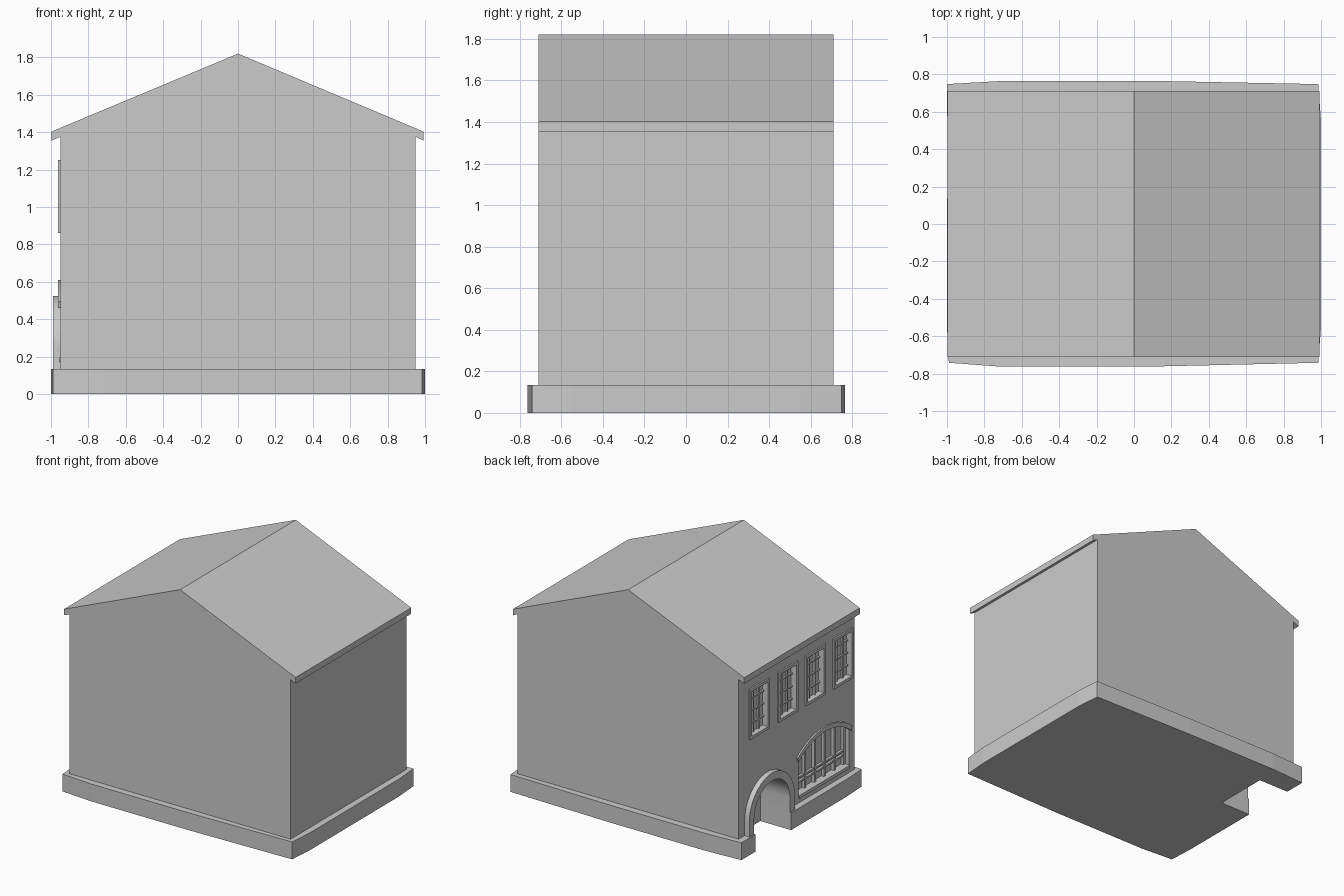
import bpy, bmesh, math

if "Cube" in bpy.data.objects:
    bpy.data.objects.remove(bpy.data.objects["Cube"])


def make_object(name, bm):
    bmesh.ops.recalc_face_normals(bm, faces=bm.faces)
    mesh = bpy.data.meshes.new(name)
    bm.to_mesh(mesh)
    bm.free()
    obj = bpy.data.objects.new(name, mesh)
    bpy.context.collection.objects.link(obj)
    return obj


def add_prism(bm, pts, a, b, place):
    """Closed 2D outline extruded between a and b."""
    lo = [bm.verts.new(place(p, a)) for p in pts]
    hi = [bm.verts.new(place(p, b)) for p in pts]
    bm.faces.new(lo)
    bm.faces.new(hi)
    for i in range(len(pts)):
        j = (i + 1) % len(pts)
        bm.faces.new((lo[i], lo[j], hi[j], hi[i]))


def add_ring(bm, outer, inner, a, b, closed=True):
    """Moulding between two matching outlines on the left wall."""
    loops = [[bm.verts.new(on_wall(p, x)) for p in pts]
             for pts, x in ((outer, a), (inner, a), (inner, b), (outer, b))]
    n = len(outer)
    for i in range(n if closed else n - 1):
        j = (i + 1) % n
        for k in range(4):
            p, q = loops[k], loops[(k + 1) % 4]
            bm.faces.new((p[i], p[j], q[j], q[i]))
    if not closed:
        bm.faces.new([l[0] for l in loops])
        bm.faces.new([l[-1] for l in loops])


def on_wall(p, x):      # (y, z) outline, depth along x
    return (x, p[0], p[1])


def on_gable(p, y):     # (x, z) outline, depth along y
    return (p[0], y, p[1])


def on_ground(p, z):    # (x, y) outline, depth along z
    return (p[0], p[1], z)


def rect(y0, y1, z0, z1):
    return [(y0, z0), (y1, z0), (y1, z1), (y0, z1)]


def round_arch(yc, r, z0, spring, n=24):
    arc = [(yc + r * math.cos(math.pi * i / n), spring + r * math.sin(math.pi * i / n))
           for i in range(n + 1)]
    return [(yc + r, z0)] + arc + [(yc - r, z0)]


def flat_arch(yc, half, spring, rise, n=16):
    rad = (half * half + rise * rise) / (2 * rise)
    t = math.asin(half / rad)
    return [(yc + rad * math.sin(t - 2 * t * i / n),
             spring + rise - rad + rad * math.cos(t - 2 * t * i / n)) for i in range(n + 1)]


def cut(obj, prisms):
    bm = bmesh.new()
    for pts, a, b in prisms:
        add_prism(bm, pts, a, b, on_wall)
    cutter = make_object("cutter", bm)
    cutter.hide_render = True
    mod = obj.modifiers.new("openings", 'BOOLEAN')
    mod.operation, mod.solver, mod.object = 'DIFFERENCE', 'EXACT', cutter
    bpy.context.view_layer.objects.active = obj
    bpy.ops.object.modifier_apply(modifier=mod.name)
    bpy.data.objects.remove(cutter)


WALL = -0.95
WINDOWS = (0.465, 0.115, -0.225, -0.565)
HALF, WZ0, WZ1 = 0.12, 0.86, 1.25
DOOR_Y, DOOR_R, SPRING = 0.357, 0.22, 0.245
BIG_Y, BIG_HALF, BIG_Z0, BIG_SPRING, BIG_RISE = -0.335, 0.31, 0.175, 0.475, 0.11

# House body with overhanging eaves
bm = bmesh.new()
add_prism(bm, [(-.95, .13), (.95, .13), (.95, 1.375), (.992, 1.355), (.992, 1.403), (0, 1.82),
               (-.997, 1.403), (-.997, 1.355), (-.95, 1.375)], -.71, .71, on_gable)
house = make_object("house_body", bm)

# Slightly bowed plinth
bm = bmesh.new()
add_prism(bm, [(-.99, -.742), (-.72, -.762), (.1, -.762), (.985, -.742), (1, -.55), (1, .55),
               (.985, .748), (.1, .765), (-.7, .765), (-1, .748), (-1, -.55)], 0, .135, on_ground)
plinth = make_object("plinth", bm)

# Openings
door = round_arch(DOOR_Y, DOOR_R, -0.1, SPRING)
big_arc = flat_arch(BIG_Y, BIG_HALF, BIG_SPRING, BIG_RISE)
big = [(BIG_Y + BIG_HALF, BIG_Z0)] + big_arc + [(BIG_Y - BIG_HALF, BIG_Z0)]
cuts = [(door, -1.2, -.735), (big, -1.2, -.895)]
for y in WINDOWS:
    cuts.append((rect(y - HALF + .01, y + HALF - .01, WZ0 + .01, WZ1 - .01), -1.2, -.915))
cut(house, cuts)
cut(plinth, cuts[:1])

# Door surround
bm = bmesh.new()
add_ring(bm, round_arch(DOOR_Y, DOOR_R + .06, 0, SPRING),
         round_arch(DOOR_Y, DOOR_R, 0, SPRING), -.99, -.94, closed=False)
surround = make_object("door_surround", bm)

# Upper windows: frame, inner sash and glazing bars
for k, y in enumerate(WINDOWS):
    bm = bmesh.new()
    add_ring(bm, rect(y - HALF, y + HALF, WZ0, WZ1),
             rect(y - HALF + .022, y + HALF - .022, WZ0 + .022, WZ1 - .022), -.962, -.915)
    for s in (-1, 1):
        add_prism(bm, rect(y + s * .035 - .005, y + s * .035 + .005, WZ0 + .02, WZ1 - .02),
                  -.93, -.91, on_wall)
    for i in range(1, 4):
        z = WZ0 + (WZ1 - WZ0) * i / 4
        add_prism(bm, rect(y - HALF + .02, y + HALF - .02, z - .005, z + .005),
                  -.928, -.91, on_wall)
    make_object(f"upper_window_{k + 1}", bm)

# Arched hood over the large window
bm = bmesh.new()
add_ring(bm, flat_arch(BIG_Y, BIG_HALF + .025, BIG_SPRING + .02, BIG_RISE + .005),
         flat_arch(BIG_Y, BIG_HALF + .015, BIG_SPRING - .015, BIG_RISE + .005),
         -.962, -.94, closed=False)
hood = make_object("window_hood", bm)

# Large window bars and sill
bm = bmesh.new()
y0, y1 = BIG_Y - BIG_HALF, BIG_Y + BIG_HALF
for i in range(6):
    y = y0 + .01 + (y1 - y0 - .02) * i / 5
    u = (y - BIG_Y) / BIG_HALF
    top = BIG_SPRING + BIG_RISE * (1 - u * u) + .005
    add_prism(bm, rect(y - .01, y + .01, BIG_Z0, top), -.918, -.89, on_wall)
for z in (.265, .30):
    add_prism(bm, rect(y0, y1, z - .007, z + .007), -.914, -.89, on_wall)
add_prism(bm, rect(y0, y1, BIG_Z0 - .005, BIG_Z0 + .02), -.958, -.89, on_wall)
make_object("large_window_bars", bm)

# Smooth only the curved parts
for obj in (house, surround, hood):
    bpy.ops.object.select_all(action='DESELECT')
    obj.select_set(True)
    bpy.context.view_layer.objects.active = obj
    bpy.ops.object.shade_smooth_by_angle(angle=math.radians(20))
